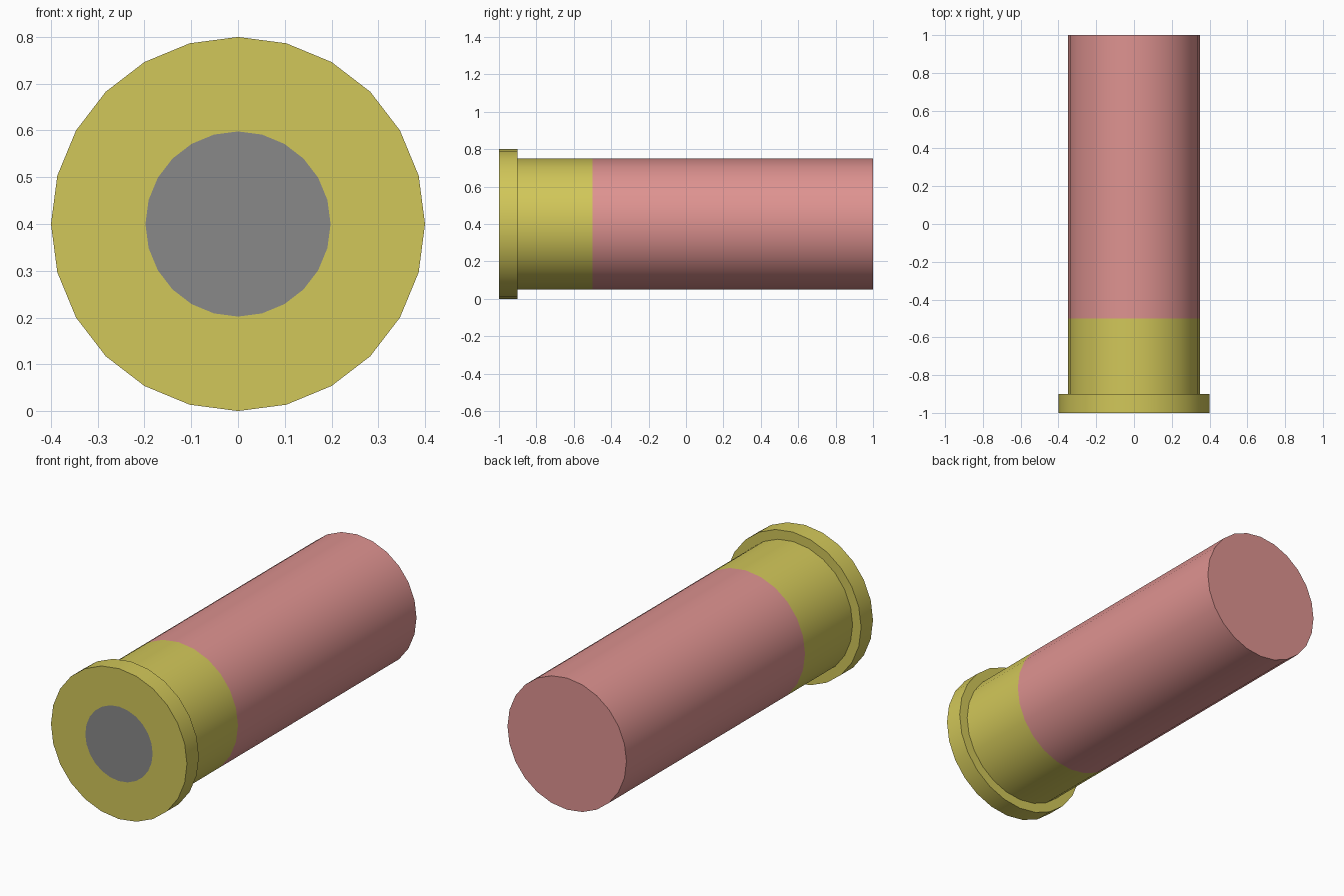
import bpy, bmesh, math

if "Cube" in bpy.data.objects:
    bpy.data.objects.remove(bpy.data.objects["Cube"])

SIDES = 24
CENTRE_Z = 0.4


def material(name, rgb):
    m = bpy.data.materials.new(name)
    m.diffuse_color = (*rgb, 1)
    m.use_nodes = True
    m.node_tree.nodes["Principled BSDF"].inputs["Base Color"].default_value = m.diffuse_color
    return m


def lathe(name, profile, bands, materials):
    """Spin (radius, y) points round the y axis; bands give the material of each strip.
    The first and last rings are capped."""
    bm = bmesh.new()
    rings = []
    for r, y in profile:
        rings.append([bm.verts.new((r * math.sin(a), y, CENTRE_Z + r * math.cos(a)))
                      for a in (2 * math.pi * i / SIDES for i in range(SIDES))])
    for a, b, mat in zip(rings, rings[1:], bands):
        for i in range(SIDES):
            j = (i + 1) % SIDES
            bm.faces.new((a[i], a[j], b[j], b[i])).material_index = mat
    bm.faces.new(rings[0]).material_index = 0
    bm.faces.new(rings[-1]).material_index = bands[-1]
    bmesh.ops.recalc_face_normals(bm, faces=bm.faces)
    mesh = bpy.data.meshes.new(name)
    bm.to_mesh(mesh)
    bm.free()
    for m in materials:
        mesh.materials.append(m)
    obj = bpy.data.objects.new(name, mesh)
    bpy.context.collection.objects.link(obj)
    bpy.context.view_layer.objects.active = obj
    obj.select_set(True)
    bpy.ops.object.shade_smooth_by_angle(angle=math.radians(30))
    obj.select_set(False)
    return obj


primer = material("primer_grey", (0.25, 0.25, 0.25))
brass = material("brass", (0.64, 0.57, 0.10))
hull = material("hull_pink", (0.73, 0.29, 0.28))

# Cartridge: flush primer disc, brass rim and collar, long hull
lathe("cartridge",
      [(0.198, -1.0), (0.4, -1.0), (0.4, -0.9), (0.35, -0.9), (0.35, -0.5), (0.35, 1.0)],
      [1, 1, 1, 1, 2],
      [primer, brass, hull])
